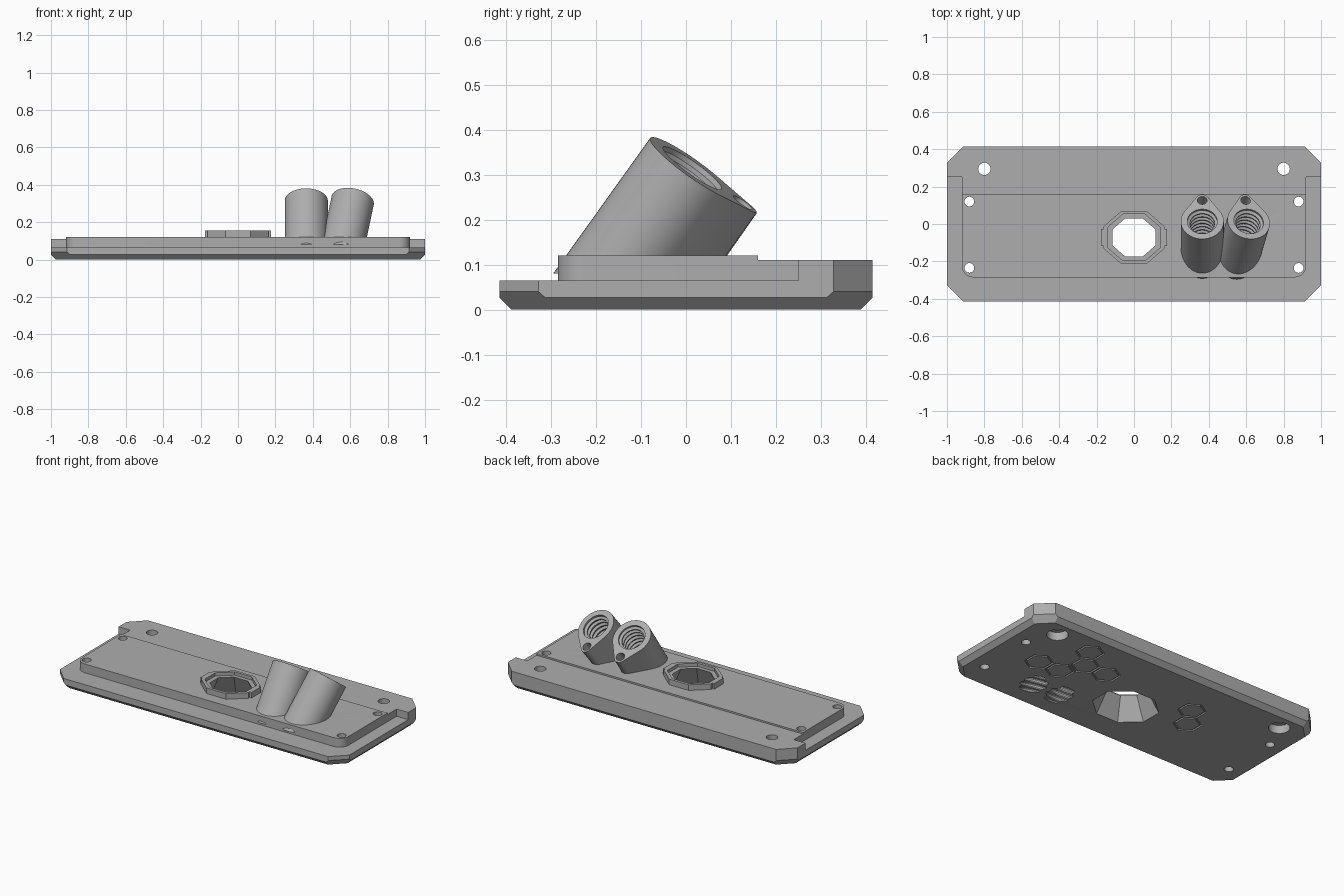
import bpy, bmesh
from math import sin, cos, radians, pi
from mathutils import Matrix, Vector

if "Cube" in bpy.data.objects:
    bpy.data.objects.remove(bpy.data.objects["Cube"])

grey = bpy.data.materials.new("grey plastic")
grey.use_nodes = True
grey.diffuse_color = (0.42, 0.42, 0.42, 1)
grey.node_tree.nodes["Principled BSDF"].inputs["Base Color"].default_value = (0.42, 0.42, 0.42, 1)


def make(name, bm):
    bmesh.ops.recalc_face_normals(bm, faces=bm.faces)
    mesh = bpy.data.meshes.new(name)
    bm.to_mesh(mesh)
    bm.free()
    mesh.materials.append(grey)
    ob = bpy.data.objects.new(name, mesh)
    bpy.context.collection.objects.link(ob)
    return ob


def loft(name, rings, matrix=Matrix(), closed=False):
    """Skin a stack of equal point rings, with caps or closed on itself."""
    bm = bmesh.new()
    loops = [[bm.verts.new(matrix @ Vector(p)) for p in ring] for ring in rings]
    pairs = list(zip(loops, loops[1:]))
    if closed:
        pairs.append((loops[-1], loops[0]))
    else:
        bm.faces.new(loops[0])
        bm.faces.new(loops[-1])
    for a, b in pairs:
        for i in range(len(a)):
            j = (i + 1) % len(a)
            bm.faces.new((a[i], a[j], b[j], b[i]))
    return make(name, bm)


def prism(name, outline, z0, z1, matrix=Matrix()):
    return loft(name, [[(x, y, z) for x, y in outline] for z in (z0, z1)], matrix)


def turned(name, profile, sides, matrix=Matrix(), phase=0.0, closed=False):
    """Rings of (radius, z); the radius is measured at the corners."""
    angles = [phase + 2 * pi * i / sides for i in range(sides)]
    return loft(name, [[(r * cos(a), r * sin(a), z) for a in angles]
                       for r, z in profile], matrix, closed)


def arc(cx, cy, r, start, end, steps):
    return [(cx + r * cos(radians(start + (end - start) * i / steps)),
             cy + r * sin(radians(start + (end - start) * i / steps)))
            for i in range(steps + 1)]


def slice_off(ob, point, normal):
    """Remove everything on the normal side of a plane and cap the cut."""
    bm = bmesh.new()
    bm.from_mesh(ob.data)
    geom = bm.verts[:] + bm.edges[:] + bm.faces[:]
    cut = bmesh.ops.bisect_plane(bm, geom=geom, plane_co=point, plane_no=normal,
                                 clear_outer=True)["geom_cut"]
    bmesh.ops.holes_fill(bm, edges=[e for e in cut if isinstance(e, bmesh.types.BMEdge)])
    bmesh.ops.recalc_face_normals(bm, faces=bm.faces)
    bm.to_mesh(ob.data)
    bm.free()


def boolean(ob, cutters, operation="DIFFERENCE"):
    for cutter in cutters:
        cutter.hide_render = True
        mod = ob.modifiers.new("cut", "BOOLEAN")
        mod.operation, mod.object, mod.solver = operation, cutter, "EXACT"
    bpy.context.view_layer.update()
    done = bpy.data.meshes.new_from_object(
        ob.evaluated_get(bpy.context.evaluated_depsgraph_get()))
    ob.modifiers.clear()
    ob.data = done


def box_outline(x0, x1, y0, y1):
    return [(x0, y0), (x1, y0), (x1, y1), (x0, y1)]


def at(x, y, z=0):
    return Matrix.Translation((x, y, z))


# Base plate with clipped corners and a bevelled underside
W, D, TOP, LEDGE = 1.0, 0.415, 0.12, 0.065
plate = prism("base_plate", box_outline(-W, W, -D, D), 0, TOP)
for s in (-1, 1):
    slice_off(plate, (s * W, 0, 0.027), (s, 0, -1))
    slice_off(plate, (0, s * D, 0.027), (0, s, -1))
    for t in (-1, 1):
        corner = (s * W, t * (D - 0.087), 0.04)
        slice_off(plate, corner, (s, t, 0))
        slice_off(plate, corner, (s * 0.7, t * 0.7, -0.8))

# Low ledge round the front and sides, and the rear step
r = 0.06
inner = ([(-0.92, 0.25)] + arc(-0.92 + r, -0.285 + r, r, 180, 270, 8)
         + arc(0.92 - r, -0.285 + r, r, 270, 360, 8) + [(0.92, 0.25)])
outer = [(1.1, 0.25), (1.1, -0.5), (-1.1, -0.5), (-1.1, 0.25)]
cutters = [prism("ledge_cutter", inner + outer, LEDGE, 0.3),
           prism("rear_cutter", box_outline(-1.2, 1.2, 0.16, 0.6), 0.11, 0.3)]

# Screw holes, the rear pair counterbored from below
for s in (-1, 1):
    for y in (-0.235, 0.12):
        cutters.append(turned("hole_cutter", [(0.026, -0.1), (0.026, 0.3)], 24,
                              at(s * 0.88, y)))
    cutters.append(turned("bolt_cutter", [(0.06, -0.1), (0.06, 0.05), (0.033, 0.05),
                                          (0.033, 0.3)], 32, at(s * 0.8, 0.295)))

# Honeycomb outlines engraved underneath
for x, y in [(0.685, 0), (0.535, 0), (0.46, 0.13), (0.31, 0.13), (0.535, 0.26),
             (-0.31, 0.13), (-0.385, 0)]:
    cutters.append(turned("hex_cutter", [(0.082, -0.02), (0.082, 0.008), (0.07, 0.008),
                                         (0.07, -0.02)], 6, at(x, y), pi / 6, True))

# Octagonal funnel opening, wide below and narrow above
oct_at = at(0, -0.072) @ Matrix.Diagonal((1, 0.87, 1, 1))
k = 1 / cos(pi / 8)
funnel = turned("funnel_cutter", [(0.188 * k, -0.01), (0.116 * k, 0.135),
                                  (0.143 * k, 0.135), (0.143 * k, 0.3)], 8, oct_at, pi / 8)
cutters.append(funnel)

# Raised collar with small keys on four sides
collar = turned("socket_collar", [(0.163 * k, 0.1), (0.163 * k, 0.155)], 8, oct_at, pi / 8)
keys = [prism("key", box_outline(-a, a, -b, b), 0.1, 0.155, oct_at)
        for a, b in ((0.176, 0.052), (0.052, 0.163 + 0.001))]
boolean(collar, keys[:1], "UNION")
boolean(collar, [funnel])

# Leaning threaded tubes with a drop-shaped section
drop = arc(0, 0, 0.115, 145, 395, 40) + arc(0, 0.14, 0.035, 35, 145, 12)
thread = [(0.08, 0.05), (0.08, -0.012)]
for i in range(17):
    z = -0.02 - i * 0.03
    thread += [(0.066, z), (0.066, z - 0.006), (0.078, z - 0.015), (0.078, z - 0.021)]
tubes, helpers = [], []
for name, x, lean in (("straight_tube", 0.365, 0), ("angled_tube", 0.613, 12)):
    frame = (at(x, 0.014, 0.315) @ Matrix.Rotation(radians(lean), 4, "Y")
             @ Matrix.Rotation(radians(-35), 4, "X"))
    tube = prism(name, drop, -0.6, 0, frame)
    slice_off(tube, (0, 0, 0.08), (0, 0, -1))
    bore = turned("bore_cutter", thread, 32, frame)
    pin = turned("pin_cutter", [(0.026, -0.15), (0.026, 0.05)], 20,
                 frame @ at(0, 0.137))
    boolean(tube, [bore, pin])
    cutters.append(bore)
    helpers.append(pin)
    tubes.append(tube)

boolean(plate, cutters)
for ob in cutters + helpers + keys:
    bpy.data.objects.remove(ob)

# Smooth the round walls and keep the edges crisp
bpy.ops.object.select_all(action="DESELECT")
for ob in [plate, collar] + tubes:
    ob.select_set(True)
    bpy.context.view_layer.objects.active = ob
bpy.ops.object.shade_smooth_by_angle(angle=radians(30))
